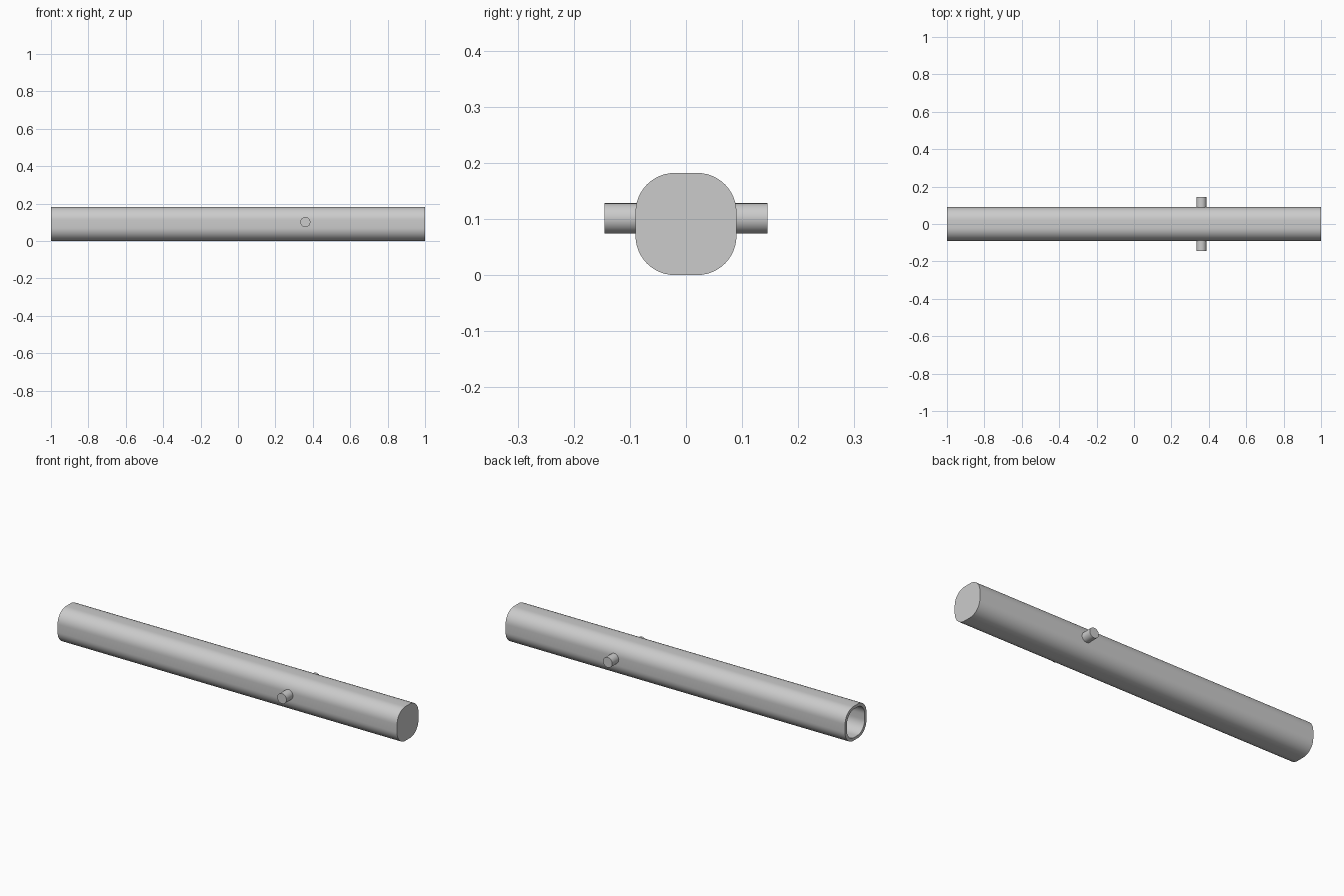
import bpy, bmesh, math

if "Cube" in bpy.data.objects:
    bpy.data.objects.remove(bpy.data.objects["Cube"])

ZC = 0.091  # height of the tube axis


def rounded_ring(bm, x, half_y, half_z, radius, steps=12):
    """Ring of vertices: rounded rectangle in the YZ plane."""
    ring = []
    for q, (sy, sz) in enumerate([(1, 1), (-1, 1), (-1, -1), (1, -1)]):
        for i in range(steps + 1):
            a = math.pi / 2 * (q + i / steps)
            ring.append(bm.verts.new((
                x,
                sy * (half_y - radius) + radius * math.cos(a),
                ZC + sz * (half_z - radius) + radius * math.sin(a))))
    return ring


def smooth(obj):
    bpy.ops.object.select_all(action='DESELECT')
    obj.select_set(True)
    bpy.context.view_layer.objects.active = obj
    bpy.ops.object.shade_smooth_by_angle(angle=math.radians(35))


# Barrel: closed at +x, hollow and open at -x
bm = bmesh.new()
rings = [
    rounded_ring(bm, 1.0, 0.09, 0.091, 0.07),
    rounded_ring(bm, -1.0, 0.09, 0.091, 0.07),
    rounded_ring(bm, -1.0, 0.075, 0.076, 0.062),
    rounded_ring(bm, 0.98, 0.075, 0.076, 0.062),
]
for a, b in zip(rings, rings[1:]):
    n = len(a)
    for i in range(n):
        j = (i + 1) % n
        bm.faces.new((a[i], a[j], b[j], b[i]))
bm.faces.new(rings[0])
bm.faces.new(rings[-1])
bmesh.ops.recalc_face_normals(bm, faces=bm.faces)
mesh = bpy.data.meshes.new("barrel")
bm.to_mesh(mesh)
bm.free()
barrel = bpy.data.objects.new("barrel", mesh)
bpy.context.collection.objects.link(barrel)
smooth(barrel)

# Side pivot pins, seated in the barrel wall
for name, side in (("front_pin", -1), ("back_pin", 1)):
    bpy.ops.mesh.primitive_cylinder_add(
        vertices=32, radius=0.027, depth=0.065,
        location=(0.36, side * 0.1125, 0.101), rotation=(math.pi / 2, 0, 0))
    pin = bpy.context.object
    pin.name = name
    smooth(pin)
